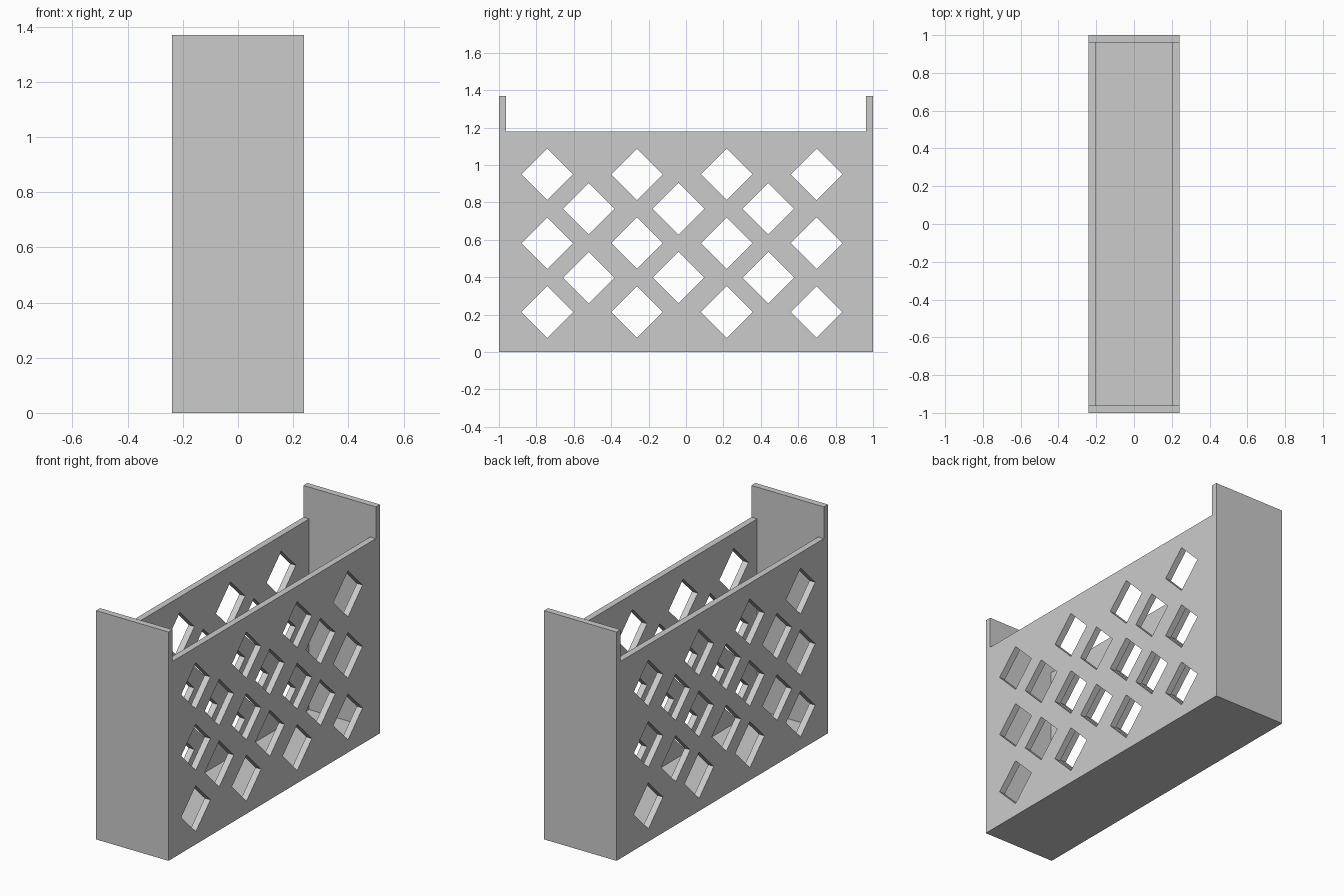
import bpy
import math

HALF_X, HALF_Y = 0.24, 1.0
END_H, SIDE_H, WALL = 1.37, 1.18, 0.038
HOLE_R = 0.138          # half diagonal of a diamond opening
PITCH_Y, PITCH_Z = 0.48, 0.184

cube = bpy.data.objects.get("Cube")
if cube:
    bpy.data.objects.remove(cube, do_unlink=True)

grey = bpy.data.materials.new("plain grey")
grey.use_nodes = True
grey.diffuse_color = (0.6, 0.6, 0.6, 1)
grey.node_tree.nodes["Principled BSDF"].inputs["Base Color"].default_value = (0.6, 0.6, 0.6, 1)


def block(name, x, y, z):
    """Axis-aligned box from (min, max) ranges."""
    bpy.ops.mesh.primitive_cube_add(size=1, location=[sum(r) / 2 for r in (x, y, z)])
    ob = bpy.context.object
    ob.name = name
    ob.scale = [r[1] - r[0] for r in (x, y, z)]
    bpy.ops.object.transform_apply(location=True, rotation=False, scale=True)
    return ob


def diamond(y, z):
    """Square rod through both side panels, standing on its corner."""
    bpy.ops.mesh.primitive_cylinder_add(vertices=4, radius=HOLE_R, depth=1,
                                        location=(0, y, z), rotation=(0, math.pi / 2, 0))
    ob = bpy.context.object
    ob.name = "diamond_cutter"
    return ob


# Solid body, hollowed into an open box
box = block("lattice_box", (-HALF_X, HALF_X), (-HALF_Y, HALF_Y), (0, END_H))
box.data.materials.append(grey)
inner = HALF_Y - WALL
cutters = [
    block("cavity_cutter", (-HALF_X + WALL, HALF_X - WALL), (-inner, inner), (WALL, 2)),
    # Lowers both side panels below the end walls
    block("side_top_cutter", (-1, 1), (-inner, inner), (SIDE_H, 2)),
]

# Staggered rows of openings: four, three, four, three, four
for row in range(5):
    odd = row % 2
    start = -0.52 if odd else -0.742
    for col in range(4 - odd):
        cutters.append(diamond(start + col * PITCH_Y, 0.214 + row * PITCH_Z))

# Cut one after another and remove the helpers
bpy.ops.object.select_all(action='DESELECT')
box.select_set(True)
bpy.context.view_layer.objects.active = box
for cutter in cutters:
    cutter.hide_render = True
    mod = box.modifiers.new("cut", 'BOOLEAN')
    mod.operation = 'DIFFERENCE'
    mod.solver = 'EXACT'
    mod.object = cutter
    bpy.ops.object.modifier_apply(modifier=mod.name)
    bpy.data.objects.remove(cutter, do_unlink=True)
